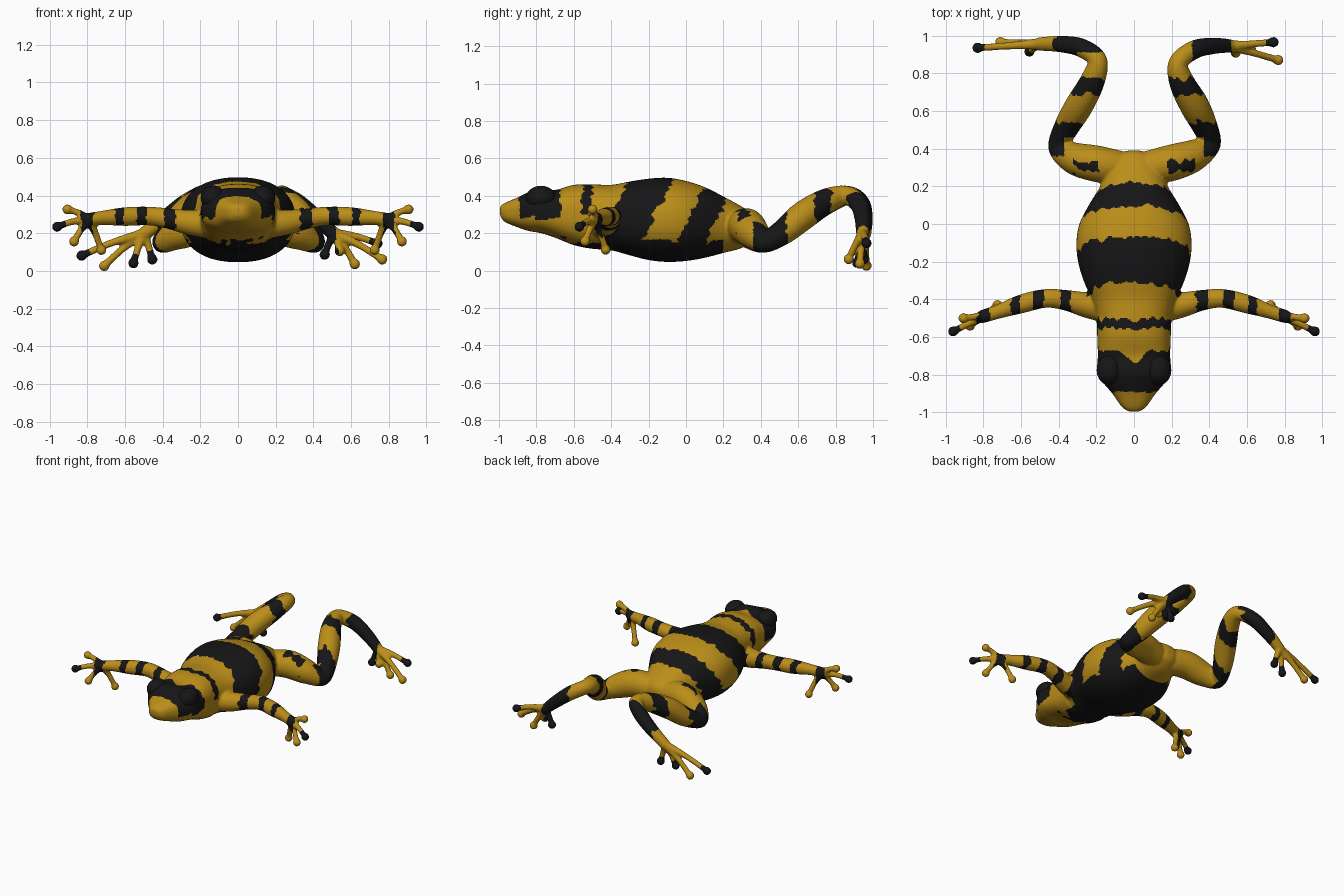
import bpy, bmesh, math
from mathutils import Vector, noise

if "Cube" in bpy.data.objects:
    bpy.data.objects.remove(bpy.data.objects["Cube"])


def spline(pts, steps):
    """Catmull-Rom interpolation through tuples of any length."""
    p = [pts[0]] + list(pts) + [pts[-1]]
    out = []
    for i in range(1, len(p) - 2):
        for k in range(steps):
            t = k / steps
            out.append([0.5 * (2 * b + (c - a) * t + (2 * a - 5 * b + 4 * c - d) * t * t
                               + (3 * b - a - 3 * c + d) * t ** 3)
                        for a, b, c, d in zip(p[i - 1], p[i], p[i + 1], p[i + 2])])
    return out + [list(pts[-1])]


def loft(bm, rings):
    loops = [[bm.verts.new(v) for v in r] for r in rings]
    n = len(loops[0])
    for a, b in zip(loops, loops[1:]):
        for i in range(n):
            bm.faces.new((a[i], a[(i + 1) % n], b[(i + 1) % n], b[i]))
    bm.faces.new(loops[0][::-1])
    bm.faces.new(loops[-1])


def ball(bm, c, r):
    ret = bmesh.ops.create_uvsphere(bm, u_segments=16, v_segments=10, radius=r)
    bmesh.ops.translate(bm, verts=ret["verts"], vec=c)


def tube(bm, pts, knob=None, steps=8, n=20):
    """Limb swept along (x, y, z, radius) points, rounded at both ends."""
    path = spline(pts, steps)
    rings, side = [], None
    for i, q in enumerate(path):
        t = (Vector(path[min(i + 1, len(path) - 1)][:3]) - Vector(path[max(i - 1, 0)][:3])).normalized()
        side = side or Vector((0.13, 0.2, 1))
        side = (side - t * side.dot(t)).normalized()
        up = t.cross(side)
        rings.append([Vector(q[:3]) + (side * math.cos(a) + up * math.sin(a)) * q[3]
                      for a in (2 * math.pi * k / n for k in range(n))])
    loft(bm, rings)
    ball(bm, pts[0][:3], pts[0][3])
    ball(bm, pts[-1][:3], knob or pts[-1][3])


def digits(bm, root, tips, r0, r1, knob):
    for tip in tips:
        a, b = Vector(root), Vector(tip)
        m = a.lerp(b, 0.5) + Vector((0, 0, 0.012))
        tube(bm, [(*a, r0), (*m, r1), (*b, r1)], knob, 6, 14)


bm = bmesh.new()

# head and torso: (y, half width, top, bottom)
body = [(-0.995, 0.03, 0.345, 0.3), (-0.97, 0.065, 0.365, 0.265), (-0.9, 0.115, 0.395, 0.235),
        (-0.84, 0.165, 0.425, 0.215), (-0.78, 0.195, 0.445, 0.205), (-0.7, 0.192, 0.435, 0.18),
        (-0.6, 0.195, 0.462, 0.14), (-0.5, 0.2, 0.465, 0.12), (-0.4, 0.225, 0.462, 0.112),
        (-0.3, 0.268, 0.48, 0.085), (-0.2, 0.297, 0.495, 0.06), (-0.1, 0.306, 0.5, 0.05),
        (0, 0.29, 0.483, 0.055), (0.1, 0.24, 0.45, 0.072), (0.2, 0.18, 0.4, 0.098),
        (0.3, 0.14, 0.345, 0.125), (0.37, 0.08, 0.3, 0.17), (0.39, 0.03, 0.26, 0.2)]
rings = []
for y, w, top, bot in spline(body, 5):
    e = 2 / (2.6 if y < -0.5 else 2.25)
    ring = []
    for k in range(48):
        c, s = math.cos(k * math.pi / 24), math.sin(k * math.pi / 24)
        ring.append((w * math.copysign(abs(c) ** e, c), y,
                     (top + bot) / 2 + (top - bot) / 2 * math.copysign(abs(s) ** e, s)))
    rings.append(ring)
loft(bm, rings)

# arms with four fingers
for s in (1, -1):
    arm = [(0.13, -0.45, 0.25, 0.08), (0.25, -0.43, 0.26, 0.068), (0.36, -0.405, 0.28, 0.055),
           (0.47, -0.395, 0.295, 0.05), (0.6, -0.425, 0.292, 0.05), (0.72, -0.465, 0.285, 0.038),
           (0.8, -0.49, 0.275, 0.036)]
    tube(bm, [(s * x, y, z, r) for x, y, z, r in arm])
    digits(bm, (s * 0.79, -0.485, 0.27),
           [(s * 0.905, -0.5, 0.33), (s * 0.96, -0.57, 0.238), (s * 0.87, -0.54, 0.16), (s * 0.725, -0.43, 0.115)],
           0.03, 0.019, 0.028)

# hind legs, posed slightly differently on each side
right_leg = [(0.08, 0.3, 0.23, 0.09), (0.2, 0.325, 0.24, 0.097), (0.32, 0.365, 0.2, 0.085), (0.405, 0.425, 0.155, 0.056),
             (0.375, 0.52, 0.21, 0.068), (0.32, 0.63, 0.3, 0.078), (0.255, 0.75, 0.375, 0.068),
             (0.235, 0.855, 0.405, 0.052), (0.32, 0.925, 0.36, 0.05), (0.42, 0.945, 0.28, 0.044), (0.51, 0.945, 0.2, 0.036)]
left_leg = [(-0.08, 0.3, 0.23, 0.09), (-0.2, 0.32, 0.24, 0.097), (-0.32, 0.35, 0.2, 0.085), (-0.4, 0.41, 0.155, 0.056),
            (-0.355, 0.52, 0.21, 0.068), (-0.29, 0.63, 0.3, 0.075), (-0.22, 0.76, 0.375, 0.066),
            (-0.195, 0.87, 0.405, 0.052), (-0.28, 0.935, 0.36, 0.05), (-0.39, 0.955, 0.28, 0.044), (-0.5, 0.955, 0.2, 0.036)]
right_toes = [(0.74, 0.965, 0.15), (0.765, 0.87, 0.065), (0.62, 0.93, 0.04), (0.54, 0.91, 0.11), (0.46, 0.94, 0.09)]
left_toes = [(-0.83, 0.935, 0.085), (-0.71, 0.965, 0.03), (-0.555, 0.915, 0.045), (-0.455, 0.95, 0.065)]
for leg, toes in ((right_leg, right_toes), (left_leg, left_toes)):
    tube(bm, leg)
    digits(bm, leg[-1][:3], toes, 0.03, 0.02, 0.029)

bmesh.ops.recalc_face_normals(bm, faces=bm.faces)
mesh = bpy.data.meshes.new("skin")
bm.to_mesh(mesh)
bm.free()
skin = bpy.data.objects.new("frog_body_and_limbs", mesh)
bpy.context.collection.objects.link(skin)
bpy.context.view_layer.objects.active = skin
skin.select_set(True)

# fuse all parts into one soft skin
rm = skin.modifiers.new("fuse", 'REMESH')
rm.mode, rm.voxel_size = 'VOXEL', 0.0075
sm = skin.modifiers.new("soften", 'SMOOTH')
sm.factor, sm.iterations = 0.5, 8
for m in ("fuse", "soften"):
    bpy.ops.object.modifier_apply(modifier=m)


def material(name, rgb):
    m = bpy.data.materials.new(name)
    m.diffuse_color = (*rgb, 1)
    m.use_nodes = True
    m.node_tree.nodes["Principled BSDF"].inputs["Base Color"].default_value = m.diffuse_color
    return m


yellow = material("yellow_skin", (0.5, 0.27, 0.01))
black = material("black_skin", (0.008, 0.008, 0.009))
dark_tips = [Vector(v) for v in (right_toes[0], right_toes[4], left_toes[0], left_toes[2], left_toes[3],
                                 (0.96, -0.57, 0.238), (-0.96, -0.57, 0.238))]


def is_black(p):
    """Banded skin pattern with ragged edges."""
    x, y, z = p
    ax = abs(x)
    n = noise.noise(Vector((x * 28, y * 5, z * 28))) * 0.03
    if any((p - t).length < 0.05 for t in dark_tips):
        return True
    if ax > 0.25 and y < -0.34:                        # arms
        u = ax + noise.noise(p * 28) * 0.015
        return any(a < u < b for a, b in ((0.33, 0.39), (0.48, 0.535), (0.605, 0.65), (0.77, 0.83)))
    if y > 0.26:                                       # hind legs
        if y > 0.84 and (ax > 0.3 or y > 0.91):
            return (0.3 < x + n < 0.53) or (0.18 < -x + n < 0.42)
        if y > 0.46:
            return y + n < 0.54 or 0.685 < y + n < 0.775
        if ax > 0.37 and y > 0.36:
            return True
        return abs(ax - 0.25) < 0.065 + n and abs(y - 0.305) < 0.032 + n and z > 0.2
    if y < -0.64:                                      # head mask
        if z < 0.17 + n:
            return y > -0.68
        return z > 0.285 + n and -0.89 < y + n / 2 < -0.67 - max(0, 0.08 - ax)
    if z < 0.155 + n:                                  # belly
        return y < 0.2
    u = y + 0.5 * (0.45 - z) + n
    return (-0.32 < u < -0.09) or (0.1 < u < 0.25) or (z > 0.3 and -0.555 < y + n < -0.505)


mesh = skin.data
mesh.materials.clear()
mesh.materials.append(yellow)
mesh.materials.append(black)
for f in mesh.polygons:
    f.use_smooth = True
    f.material_index = int(is_black(f.center))

# rest the lowest toe on the ground
drop = min(v.co.z for v in mesh.vertices)
skin.location.z = -drop

# eyes
for s, name in ((1, "right_eye"), (-1, "left_eye")):
    bpy.ops.mesh.primitive_uv_sphere_add(segments=32, ring_count=20, radius=1,
                                         location=(s * 0.132, -0.775, 0.392 - drop))
    eye = bpy.context.object
    eye.name, eye.scale = name, (0.066, 0.08, 0.065)
    eye.data.materials.append(black)
    bpy.ops.object.shade_smooth()
